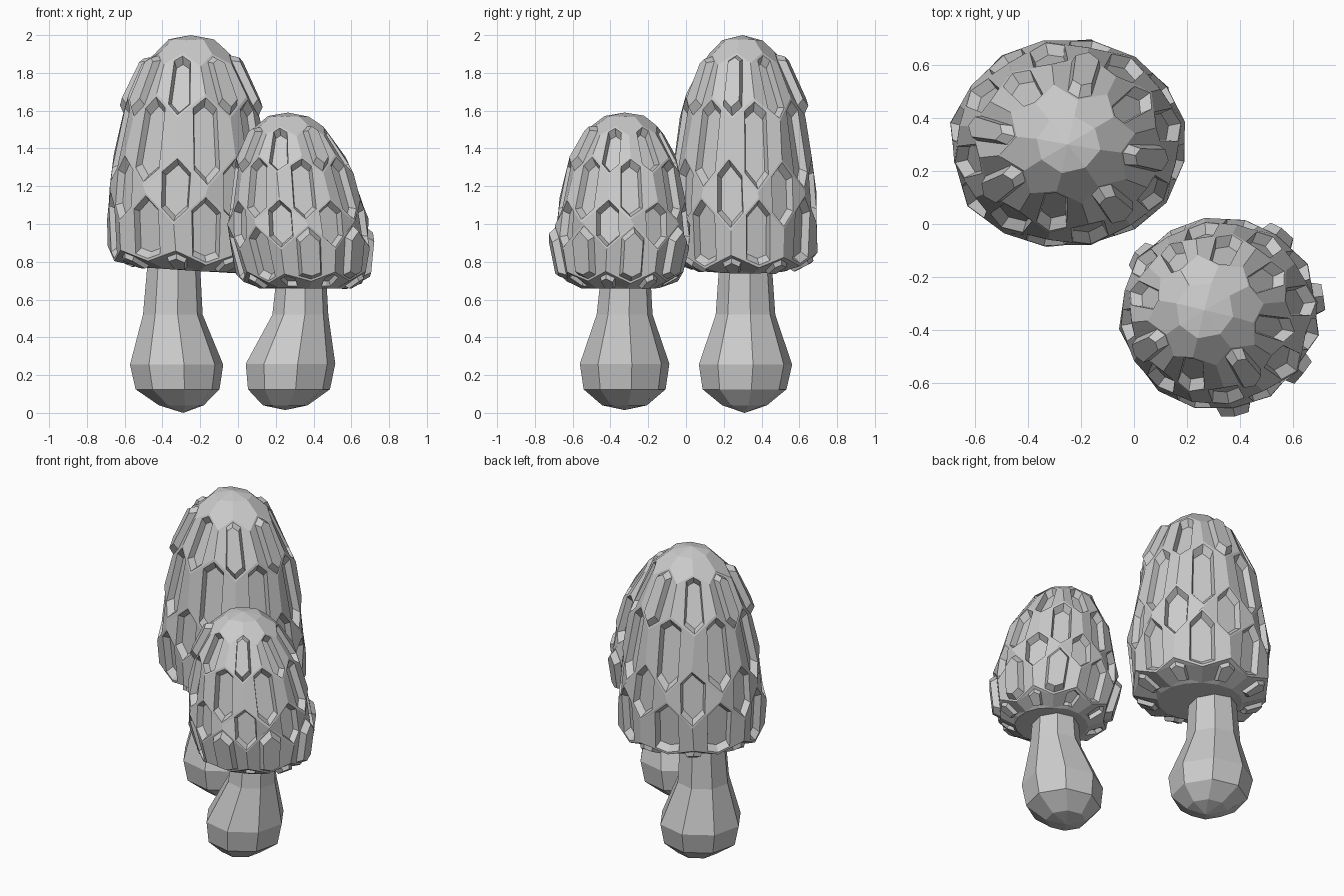
import bpy, bmesh, math, random
from mathutils import Vector

if "Cube" in bpy.data.objects:
    bpy.data.objects.remove(bpy.data.objects["Cube"])


def finish(bm, name):
    bmesh.ops.recalc_face_normals(bm, faces=bm.faces)
    mesh = bpy.data.meshes.new(name)
    bm.to_mesh(mesh)
    bm.free()
    ob = bpy.data.objects.new(name, mesh)
    bpy.context.collection.objects.link(ob)
    return ob


def stem(name, rings, tip, sides=8, turn=0.16):
    """Bulbous faceted stem; rings are (x, y, z, radius)."""
    bm = bmesh.new()
    loops = []
    for x, y, z, r in rings:
        loops.append([bm.verts.new((x + r * math.cos(turn + k * math.tau / sides),
                                    y + r * math.sin(turn + k * math.tau / sides), z))
                      for k in range(sides)])
    pole = bm.verts.new(tip)
    for k in range(sides):
        n = (k + 1) % sides
        bm.faces.new((pole, loops[0][n], loops[0][k]))
        for a, b in zip(loops, loops[1:]):
            bm.faces.new((a[k], a[n], b[n], b[k]))
    bm.faces.new(loops[-1])
    return finish(bm, name)


def pit(bm, cell, width, height, depth):
    """Narrow sunken pit inside a six-sided cell (shoulder, top, shoulder, foot, bottom, foot)."""
    co = [v.co.copy() for v in cell]
    mid = (co[1] + co[4]) / 2
    inward = (co[2] - co[0]).cross(co[4] - co[1]).normalized() * -1
    if inward.dot(mid - (co[0] + co[2] + co[3] + co[5]) / 4) > 0:
        inward.negate()
    # slide the shoulders along the cell border towards the points
    hexa = [co[1 if i < 3 else 4].lerp(p, width) for i, p in enumerate(co)]
    hexa = [mid.lerp(p, height) for p in hexa]
    floor = [mid.lerp(p, 0.82) + inward * depth for p in hexa]
    a = [bm.verts.new(p) for p in hexa]
    b = [bm.verts.new(p) for p in floor]
    for i in range(6):
        j = (i + 1) % 6
        bm.faces.new((cell[i], cell[j], a[j], a[i]))
        bm.faces.new((a[i], a[j], b[j], b[i]))
    bm.faces.new(b)


def cap(name, bottom, top, bands, crown, phase, stretch, tilt, seed, n=8):
    """Pitted cap. bands are zigzags (r_high, z_high, r_low, z_low) from the top down;
    each honeycomb cell between two zigzags gets a pit."""
    rng = random.Random(seed)
    bm = bmesh.new()
    b, t = Vector(bottom), Vector(top)

    def point(r, z, m, jitter=0.010):
        a = phase + m * math.pi / n + rng.uniform(-jitter, jitter) * 3
        r += rng.uniform(-jitter, jitter)
        f = (z - b.z) / (t.z - b.z)
        axis = b.lerp(t, f)
        x, y = r * math.cos(a) * stretch[0], r * math.sin(a) * stretch[1]
        return bm.verts.new((axis.x + x, axis.y + y,
                             z + tilt * x * (1 - f) + rng.uniform(-jitter, jitter)))

    zig = []
    for j, (rh, zh, rl, zl) in enumerate(bands):
        last = j == len(bands) - 1
        zig.append([point(*((rh, zh) if (m + j) % 2 == 0 else (rl, zl)), m,
                          0.003 if last else 0.010) for m in range(2 * n)])
    for i in range(len(bands) - 1):
        up, lo = zig[i], zig[i + 1]
        rim = i == len(bands) - 2
        for m in range(i % 2, 2 * n, 2):
            p, q = (m - 1) % (2 * n), (m + 1) % (2 * n)
            pit(bm, (up[p], up[m], up[q], lo[q], lo[m], lo[p]),
                0.48, 0.7 if rim else 0.92, 0.025 if rim else 0.04)

    # smooth crown and flat underside
    ring = [point(crown[0], crown[1], 2 * k, 0.004) for k in range(n)]
    apex = bm.verts.new(top)
    for k in range(n):
        k2 = (k + 1) % n
        bm.faces.new((apex, ring[k], ring[k2]))
        bm.faces.new((ring[k], zig[0][2 * k], zig[0][2 * k + 1], zig[0][2 * k2], ring[k2]))
    bm.faces.new(zig[-1])
    return finish(bm, name)


# tall mushroom
stem("tall_stem", [(-0.3, 0.31, 0.04, 0.12), (-0.32, 0.31, 0.125, 0.225),
                   (-0.325, 0.315, 0.255, 0.25), (-0.345, 0.315, 0.52, 0.16),
                   (-0.34, 0.315, 0.8, 0.14)], (-0.29, 0.31, 0.0))
cap("tall_cap", (-0.25, 0.305, 0.74), (-0.25, 0.3, 2.0),
    [(0.20, 1.905, 0.25, 1.845), (0.335, 1.68, 0.37, 1.56),
     (0.41, 1.36, 0.43, 1.19), (0.435, 1.16, 0.445, 0.99),
     (0.435, 0.85, 0.40, 0.79), (0.26, 0.755, 0.26, 0.755)],
    (0.12, 1.975), math.radians(-101), (1.02, 0.9), -0.06, 3)

# short mushroom
stem("short_stem", [(0.25, -0.325, 0.04, 0.12), (0.27, -0.325, 0.125, 0.22),
                    (0.278, -0.325, 0.26, 0.24), (0.33, -0.325, 0.52, 0.15),
                    (0.335, -0.32, 0.7, 0.135)], (0.25, -0.325, 0.015))
cap("short_cap", (0.348, -0.345, 0.65), (0.265, -0.325, 1.59),
    [(0.18, 1.525, 0.225, 1.47), (0.295, 1.36, 0.325, 1.27),
     (0.355, 1.13, 0.37, 1.02), (0.372, 1.0, 0.372, 0.86),
     (0.35, 0.74, 0.31, 0.69), (0.22, 0.66, 0.22, 0.66)],
    (0.11, 1.57), math.radians(-104), (1.0, 0.96), 0.0, 8)
